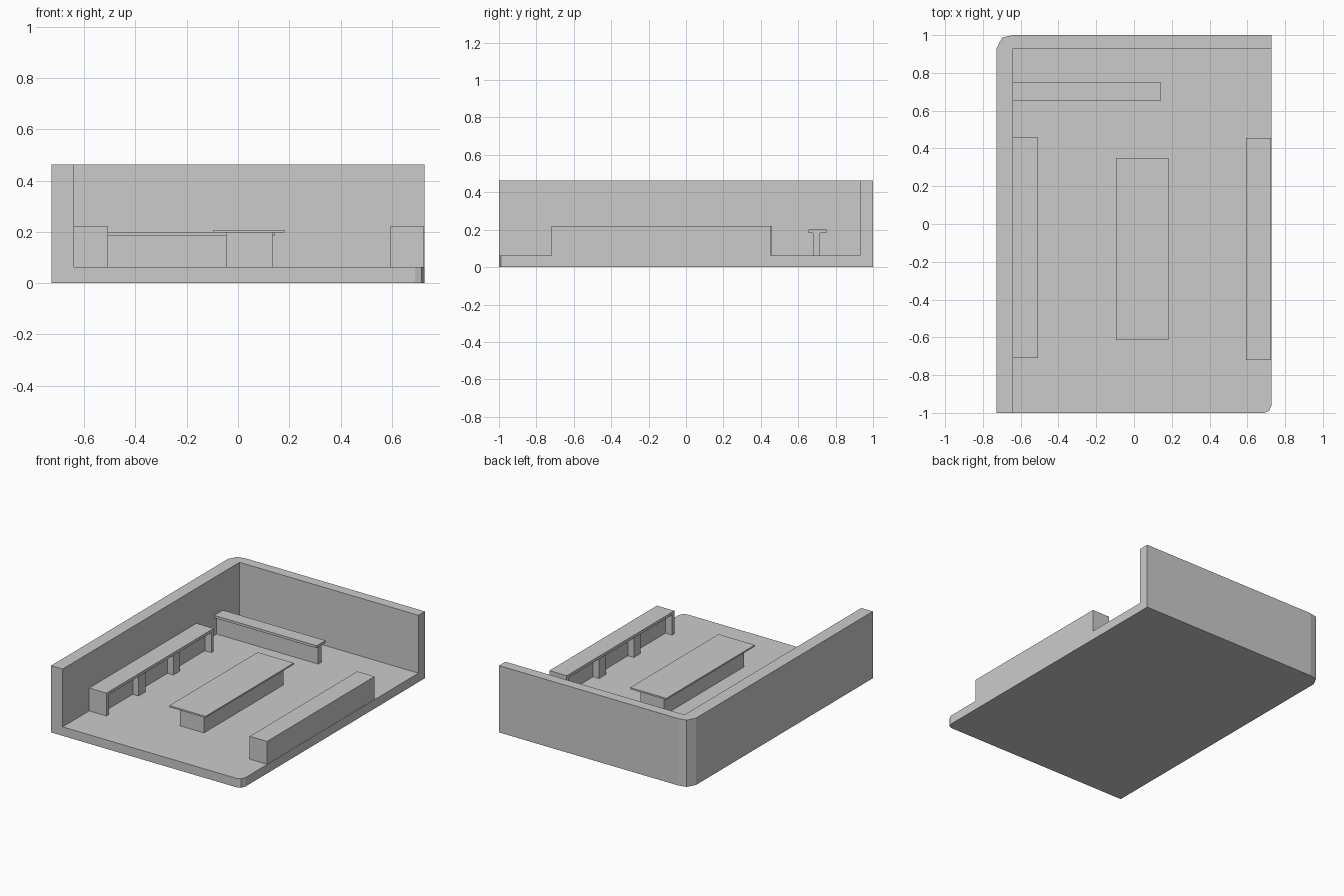
import bpy, bmesh

if "Cube" in bpy.data.objects:
    bpy.data.objects.remove(bpy.data.objects["Cube"])


def prism(name, outline, z0, z1):
    """Extrude a counter-clockwise XY outline from z0 to z1."""
    bm = bmesh.new()
    face = bm.faces.new([bm.verts.new((x, y, z0)) for x, y in outline])
    ext = bmesh.ops.extrude_face_region(bm, geom=[face], use_keep_orig=True)
    verts = [g for g in ext["geom"] if isinstance(g, bmesh.types.BMVert)]
    bmesh.ops.translate(bm, verts=verts, vec=(0, 0, z1 - z0))
    bmesh.ops.recalc_face_normals(bm, faces=bm.faces)
    mesh = bpy.data.meshes.new(name)
    bm.to_mesh(mesh)
    bm.free()
    obj = bpy.data.objects.new(name, mesh)
    bpy.context.collection.objects.link(obj)
    return obj


def box(name, x0, x1, y0, y1, z0, z1):
    return prism(name, [(x0, y0), (x1, y0), (x1, y1), (x0, y1)], z0, z1)


W, FLOOR, WALL = 0.728, 0.062, 0.462
back_corner = [(-0.64, 1), (-0.697, 0.988), (-W, 0.93)]
front_corner = [(0.69, -1), (0.715, -0.99), (W, -0.96)]

# Floor slab with two clipped corners, and the L-shaped wall on it
prism("floor", [(-W, -1)] + front_corner + [(W, 1)] + back_corner, 0, FLOOR)
prism("walls", [(-W, -1), (-0.64, -1), (-0.64, 0.93), (W, 0.93), (W, 1)]
      + back_corner, FLOOR, WALL)


# Side counters: top board, recessed back panel, end panels and posts
def counter(side, wall_x, front_x, y0, y1):
    s = 1 if front_x > wall_x else -1

    def part(name, xa, xb, ya, yb, za, zb):
        box(f"{side}_counter_{name}", min(xa, xb), max(xa, xb), ya, yb, za, zb)

    top, under = 0.22, 0.2
    part("top", wall_x, front_x, y0, y1, under, top)
    part("panel", wall_x, front_x - s * 0.05, y0 + 0.025, y1 - 0.025, FLOOR, under)
    part("front_end", wall_x, front_x, y0, y0 + 0.025, FLOOR, under)
    part("back_end", wall_x, front_x, y1 - 0.025, y1, FLOOR, under)
    mid = (y0 + y1) / 2
    for i, off in enumerate((-0.19, 0.19)):
        part(f"post_{i + 1}", front_x - s * 0.05, front_x - s * 0.005,
             mid + off - 0.037, mid + off + 0.037, FLOOR, under)


counter("left", -0.64, -0.508, -0.71, 0.46)
counter("right", 0.726, 0.593, -0.72, 0.455)

# Central table
box("table_base", -0.047, 0.136, -0.565, 0.305, FLOOR, 0.197)
box("table_top", -0.095, 0.182, -0.615, 0.35, 0.197, 0.208)

# Bar shelf near the back wall
box("bar_panel", -0.64, 0.137, 0.68, 0.716, FLOOR, 0.183)
box("bar_top", -0.64, 0.143, 0.655, 0.75, 0.183, 0.2)
